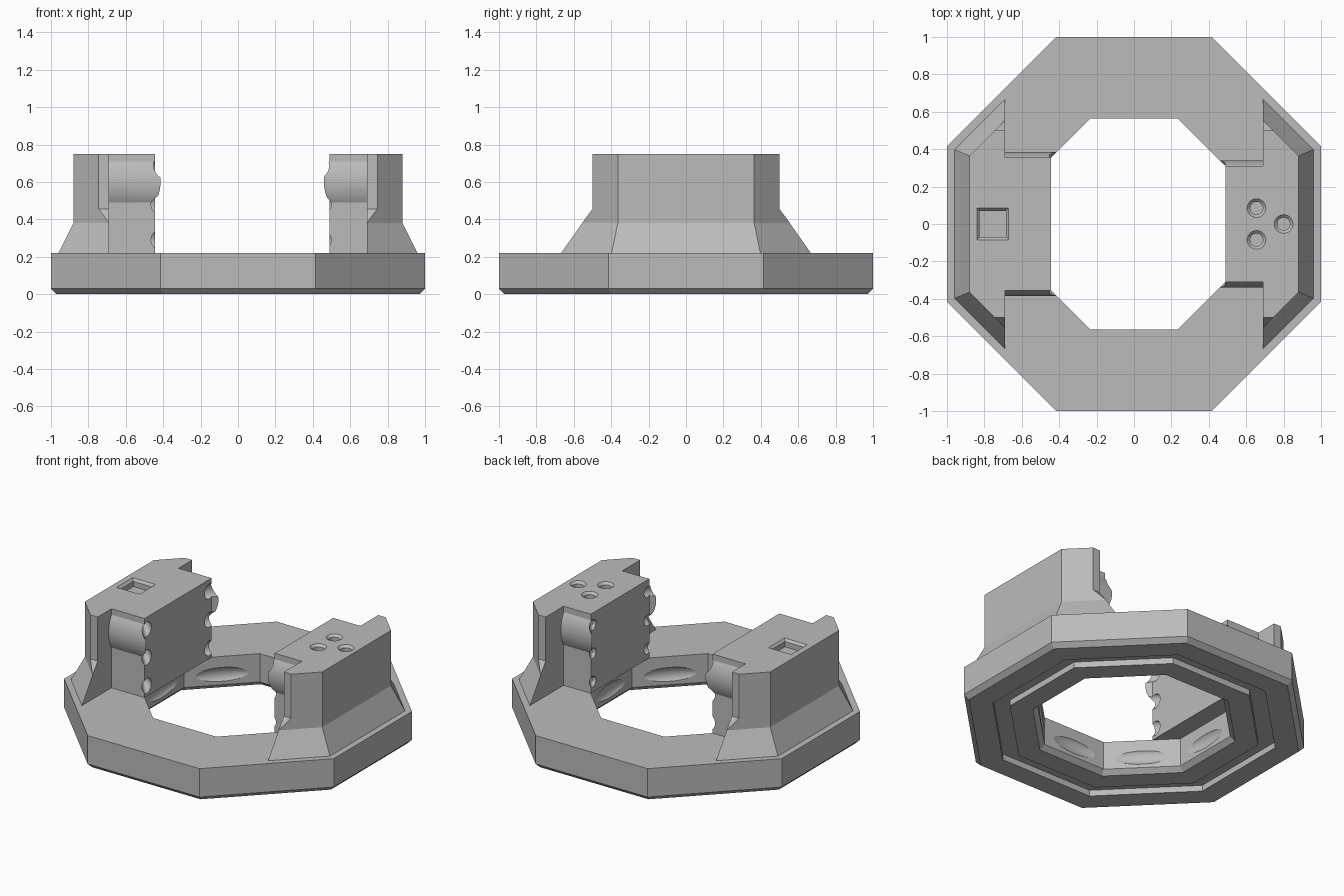
import bpy, bmesh
from math import radians, sin, cos, pi
from mathutils import Vector, Matrix

if "Cube" in bpy.data.objects:
    bpy.data.objects.remove(bpy.data.objects["Cube"], do_unlink=True)

grey = bpy.data.materials.new("plain grey")
grey.use_nodes = True
grey.diffuse_color = (0.5, 0.5, 0.5, 1)
grey.node_tree.nodes["Principled BSDF"].inputs["Base Color"].default_value = (0.5, 0.5, 0.5, 1)

HOLE = 0.565          # apothem of the octagonal opening
BASE, TOP = 0.22, 0.75
WALL = 0.69           # inner plane of the outer shells


def finish(name, bm):
    bmesh.ops.recalc_face_normals(bm, faces=bm.faces)
    mesh = bpy.data.meshes.new(name)
    bm.to_mesh(mesh)
    bm.free()
    mesh.materials.append(grey)
    obj = bpy.data.objects.new(name, mesh)
    bpy.context.collection.objects.link(obj)
    return obj


def octagon_lathe(name, profile):
    """Sweep a closed (apothem, z) profile around eight corners."""
    bm = bmesh.new()
    rings = []
    for i in range(8):
        a = pi / 8 + i * pi / 4
        rings.append([bm.verts.new((r / cos(pi / 8) * cos(a), r / cos(pi / 8) * sin(a), z))
                      for r, z in profile])
    n = len(profile)
    for i in range(8):
        a, b = rings[i], rings[(i + 1) % 8]
        for j in range(n):
            k = (j + 1) % n
            bm.faces.new((a[j], b[j], b[k], a[k]))
    return finish(name, bm)


def hull(name, points):
    bm = bmesh.new()
    for p in points:
        bm.verts.new(p)
    bmesh.ops.convex_hull(bm, input=bm.verts)
    bmesh.ops.dissolve_limit(bm, angle_limit=0.01, verts=bm.verts, edges=bm.edges)
    return finish(name, bm)


def combine(target, tool, operation, keep=False):
    mod = target.modifiers.new("join", "BOOLEAN")
    mod.operation, mod.object, mod.solver = operation, tool, "EXACT"
    with bpy.context.temp_override(object=target, active_object=target):
        bpy.ops.object.modifier_apply(modifier=mod.name)
    if not keep:
        bpy.data.objects.remove(tool, do_unlink=True)


def pit(x, y, radius, inner, sides, turn=0.0):
    """Straight-sided socket cutter with a bevelled mouth."""
    pts = []
    for r, z in ((inner, TOP - 0.05), (inner, TOP - 0.015), (radius, TOP), (radius, TOP + 0.03)):
        pts.append([(x + r * cos(turn + i * 2 * pi / sides),
                     y + r * sin(turn + i * 2 * pi / sides), z) for i in range(sides)])
    bm = bmesh.new()
    loops = [[bm.verts.new(p) for p in ring] for ring in pts]
    bm.faces.new(loops[0])
    bm.faces.new(loops[-1])
    for a, b in zip(loops, loops[1:]):
        for i in range(sides):
            k = (i + 1) % sides
            bm.faces.new((a[i], a[k], b[k], b[i]))
    return finish("pit_cutter", bm)


def tower(name, side, half):
    # flared outer shell, trimmed to the stepped end profile
    shell = octagon_lathe(name, [(0.6, BASE), (0.96, BASE), (0.88, 0.38), (0.88, TOP), (0.6, TOP)])
    bm = bmesh.new()
    outline = [(0.69, 0.2), (0.5, 0.455), (0.5, 0.8), (-0.5, 0.8), (-0.5, 0.455), (-0.69, 0.2)]
    face = bm.faces.new([bm.verts.new((side * WALL, y, z)) for y, z in outline])
    new = bmesh.ops.extrude_face_region(bm, geom=[face])["geom"]
    bmesh.ops.translate(bm, vec=(side * 0.4, 0, 0),
                        verts=[v for v in new if isinstance(v, bmesh.types.BMVert)])
    combine(shell, finish("trim", bm), "INTERSECT")

    # inner block that follows the octagonal opening
    diagonal = HOLE * 2 ** 0.5
    corner = HOLE * (2 ** 0.5 - 1)
    plan = [(WALL + 0.02, half), (diagonal - half, half), (HOLE, corner)]
    block = hull("block", [(side * x, s * y, z) for x, y in plan
                           for s in (1, -1) for z in (BASE, TOP)])
    combine(shell, block, "UNION")

    # rounded bulge on each end of the block
    radius = 0.217
    for s in (1, -1):
        pts = []
        for i in range(13):
            a = radians(-30.5 + i * 61 / 12)
            y = half + 0.03 - radius + radius * cos(a)
            z = 0.6 + radius * sin(a)
            pts += [(side * (diagonal - y), s * y, z), (side * (WALL + 0.01), s * y, z)]
        for z in (0.49, 0.71):
            y = half - 0.05
            pts += [(side * (diagonal - y), s * y, z), (side * (WALL + 0.01), s * y, z)]
        combine(shell, hull("bulge", pts), "UNION")
    return shell


# base ring with chamfered rims and a groove underneath
ring = octagon_lathe("base_ring", [
    (HOLE, BASE), (1, BASE), (1, 0.03), (0.97, 0), (0.83, 0), (0.83, 0.04),
    (0.73, 0.04), (0.73, 0), (HOLE + 0.03, 0), (HOLE, 0.03)])

right_tower = tower("right_tower", -1, 0.355)
left_tower = tower("left_tower", 1, 0.31)

# square socket on one tower, three round sockets on the other
combine(right_tower, pit(-0.755, 0, 0.12, 0.1, 4, pi / 4), "DIFFERENCE")
for x, y in ((0.655, 0.085), (0.655, -0.085), (0.8, 0)):
    combine(left_tower, pit(x, y, 0.05, 0.034, 24), "DIFFERENCE")

# shallow lens-shaped finger scoops around the inner wall
bm = bmesh.new()
for i in range(8):
    rows = (0.1,) if i in (2, 6) else (0.1, 0.29, 0.48, 0.67)
    for z in rows:
        place = (Matrix.Rotation(i * pi / 4, 4, "Z")
                 @ Matrix.Translation((HOLE - 0.02, 0, z))
                 @ Matrix.Diagonal((0.038, 0.19, 0.055, 1)))
        bmesh.ops.create_uvsphere(bm, u_segments=32, v_segments=16, radius=1, matrix=place)
scoops = finish("scoop_cutter", bm)
for part in (ring, right_tower, left_tower):
    combine(part, scoops, "DIFFERENCE", keep=True)
bpy.data.objects.remove(scoops, do_unlink=True)

# smooth the curved parts, keep the hard edges
for part in (ring, right_tower, left_tower):
    bpy.ops.object.select_all(action="DESELECT")
    part.select_set(True)
    bpy.context.view_layer.objects.active = part
    bpy.ops.object.shade_smooth_by_angle(angle=radians(20))
